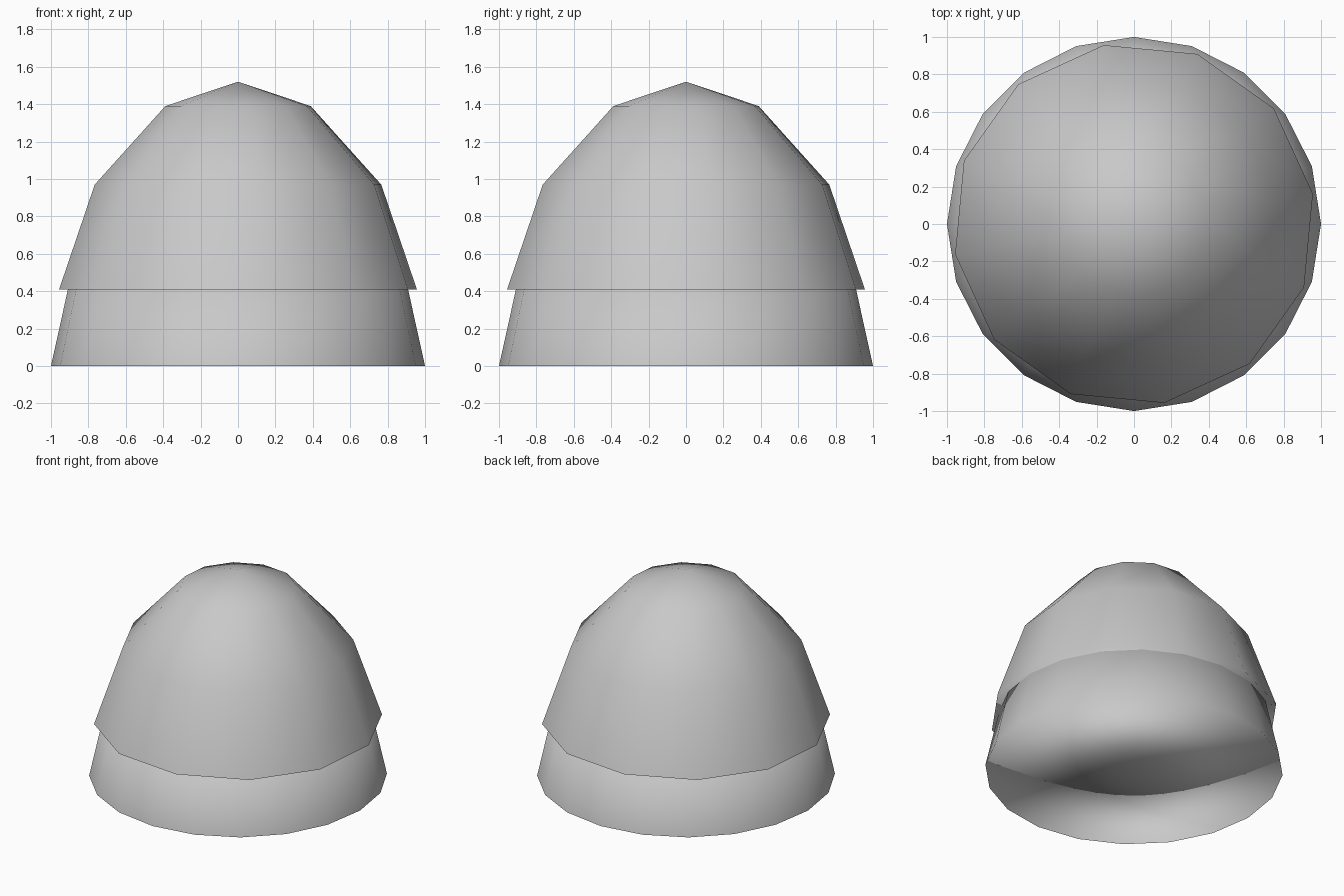
import bpy
import bmesh
from math import cos, sin, tau, radians
from mathutils import Vector

cube = bpy.data.objects.get("Cube")
if cube:
    bpy.data.objects.remove(cube, do_unlink=True)

GREY = (0.58, 0.58, 0.58, 1)
grey = bpy.data.materials.new("light_grey")
grey.use_nodes = True
grey.diffuse_color = GREY
grey.node_tree.nodes["Principled BSDF"].inputs["Base Color"].default_value = GREY


def lathe(name, sides, turn, profile, tip):
    """Turn a (radius, z) profile into a closed body with a tip and a flat base."""
    bm = bmesh.new()
    rings = []
    for r, z in profile:
        angles = [turn + tau * i / sides for i in range(sides)]
        rings.append([bm.verts.new((r * cos(a), r * sin(a), z)) for a in angles])
    top = bm.verts.new((0, 0, tip))

    # Walls and tip
    for i in range(sides):
        j = (i + 1) % sides
        for low, high in zip(rings, rings[1:]):
            bm.faces.new((low[i], low[j], high[j], high[i]))
        bm.faces.new((rings[-1][i], rings[-1][j], top))
    bm.normal_update()
    normals = [v.normal.copy() for v in bm.verts]

    # Base fan, sharing the soft normals of the wall at the rim
    centre = bm.verts.new((0, 0, profile[0][1]))
    normals.append(Vector((0, 0, -1)))
    for i in range(sides):
        bm.faces.new((rings[0][(i + 1) % sides], rings[0][i], centre))
    for face in bm.faces:
        face.smooth = True

    mesh = bpy.data.meshes.new(name)
    bm.to_mesh(mesh)
    bm.free()
    mesh.normals_split_custom_set_from_vertices(normals)
    mesh.materials.append(grey)
    obj = bpy.data.objects.new(name, mesh)
    bpy.context.collection.objects.link(obj)
    return obj


# Flared lower skirt, its top hidden inside the dome
lathe("skirt", 20, 0, [(1.0, 0), (0.885, 0.52)], 0.53)

# Faceted dome that overhangs the skirt
lathe("dome", 12, radians(9.6), [(0.97, 0.41), (0.777, 0.97), (0.394, 1.39)], 1.52)
